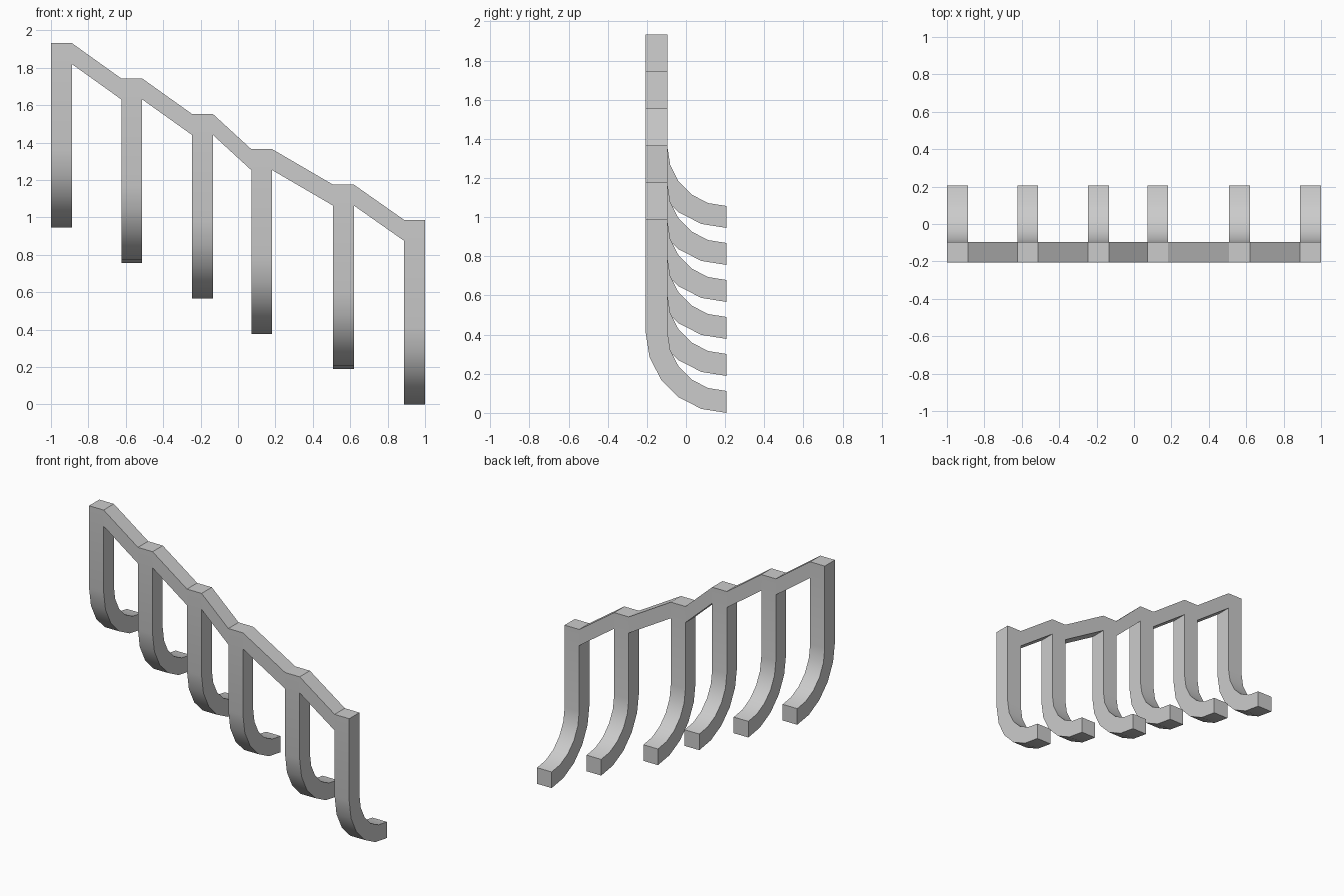
import bpy, bmesh
from math import sin, cos, pi
from mathutils import Vector

if "Cube" in bpy.data.objects:
    bpy.data.objects.remove(bpy.data.objects["Cube"])

W = 0.112                    # square bar thickness
HALF_Y = 0.207               # half depth of the rack
R_OUT = 0.414                # outer bend radius
HEIGHT = 0.987               # height of one hook
STEP = 0.189                 # drop from hook to hook
SEGMENTS = 5
LEFT_EDGES = [-1.0, -0.624, -0.247, 0.071, 0.507, 1.0 - W]


def extrude_profile(name, points, direction):
    """Solid prism from a closed planar outline."""
    bm = bmesh.new()
    face = bm.faces.new([bm.verts.new(p) for p in points])
    result = bmesh.ops.extrude_face_region(bm, geom=[face], use_keep_orig=True)
    moved = [g for g in result["geom"] if isinstance(g, bmesh.types.BMVert)]
    bmesh.ops.translate(bm, verts=moved, vec=Vector(direction))
    bmesh.ops.recalc_face_normals(bm, faces=bm.faces[:])
    mesh = bpy.data.meshes.new(name)
    bm.to_mesh(mesh)
    bm.free()
    obj = bpy.data.objects.new(name, mesh)
    bpy.context.collection.objects.link(obj)
    return obj


def arc(radius):
    """Quarter bend from the upright down to the horizontal tip, as (y, z)."""
    angles = [i * pi / 2 / SEGMENTS for i in range(SEGMENTS + 1)]
    return [(HALF_Y - radius * cos(a), R_OUT - radius * sin(a)) for a in angles]


# Side outline of one hook: upright, outer bend, tip, inner bend
outline = ([(-HALF_Y, HEIGHT)] + arc(R_OUT) + arc(R_OUT - W)[::-1]
           + [(-HALF_Y + W, HEIGHT)])
bottoms = [STEP * (5 - i) for i in range(6)]

# Six hooks stepping down from left to right
for i, (x, base) in enumerate(zip(LEFT_EDGES, bottoms)):
    hook = extrude_profile(f"hook_{i + 1}",
                           [(x, y, z + base) for y, z in outline], (W, 0, 0))
    bpy.ops.object.select_all(action='DESELECT')
    hook.select_set(True)
    bpy.context.view_layer.objects.active = hook
    bpy.ops.object.shade_smooth_by_angle(angle=pi / 6)

# Sloping rail spans joining neighbouring hooks
for i in range(5):
    x0, x1 = LEFT_EDGES[i] + W, LEFT_EDGES[i + 1]
    z0, z1 = bottoms[i] + HEIGHT, bottoms[i + 1] + HEIGHT
    extrude_profile(f"rail_span_{i + 1}",
                    [(x0, -HALF_Y, z0), (x1, -HALF_Y, z1),
                     (x1, -HALF_Y, z1 - W), (x0, -HALF_Y, z0 - W)], (0, W, 0))
